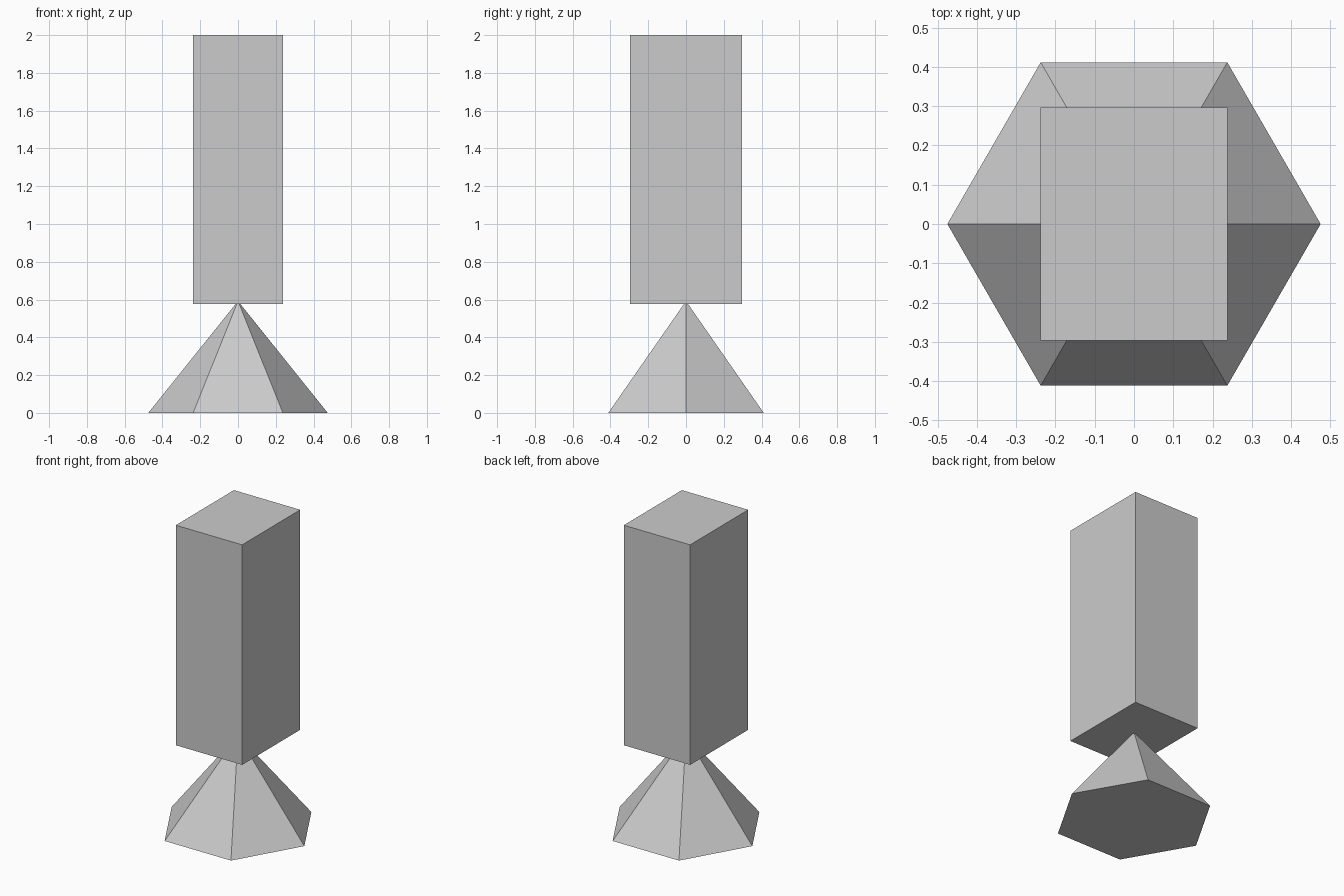
import bpy
import math

default_cube = bpy.data.objects.get("Cube")
if default_cube:
    bpy.data.objects.remove(default_cube, do_unlink=True)

# Single plain material
grey = bpy.data.materials.new("light_grey")
grey.use_nodes = True
colour = (0.6, 0.6, 0.6, 1)
grey.diffuse_color = colour
grey.node_tree.nodes["Principled BSDF"].inputs["Base Color"].default_value = colour


def finish(name):
    obj = bpy.context.object
    obj.name = name
    bpy.ops.object.transform_apply(location=False, rotation=True, scale=True)
    obj.data.materials.append(grey)
    return obj


# Six-sided pyramid base, corners pointing left and right
BASE_RADIUS, BASE_HEIGHT = 0.475, 0.592
bpy.ops.mesh.primitive_cone_add(vertices=6, radius1=BASE_RADIUS, radius2=0,
                                depth=BASE_HEIGHT,
                                location=(0, 0, BASE_HEIGHT / 2),
                                rotation=(0, 0, math.radians(30)))
finish("pyramid_base")

# Tall block balanced on the tip
BLOCK_BOTTOM, TOP = 0.576, 2.0
bpy.ops.mesh.primitive_cube_add(size=1, location=(0, 0, (BLOCK_BOTTOM + TOP) / 2))
bpy.context.object.scale = (0.475, 0.594, TOP - BLOCK_BOTTOM)
finish("upper_block")
